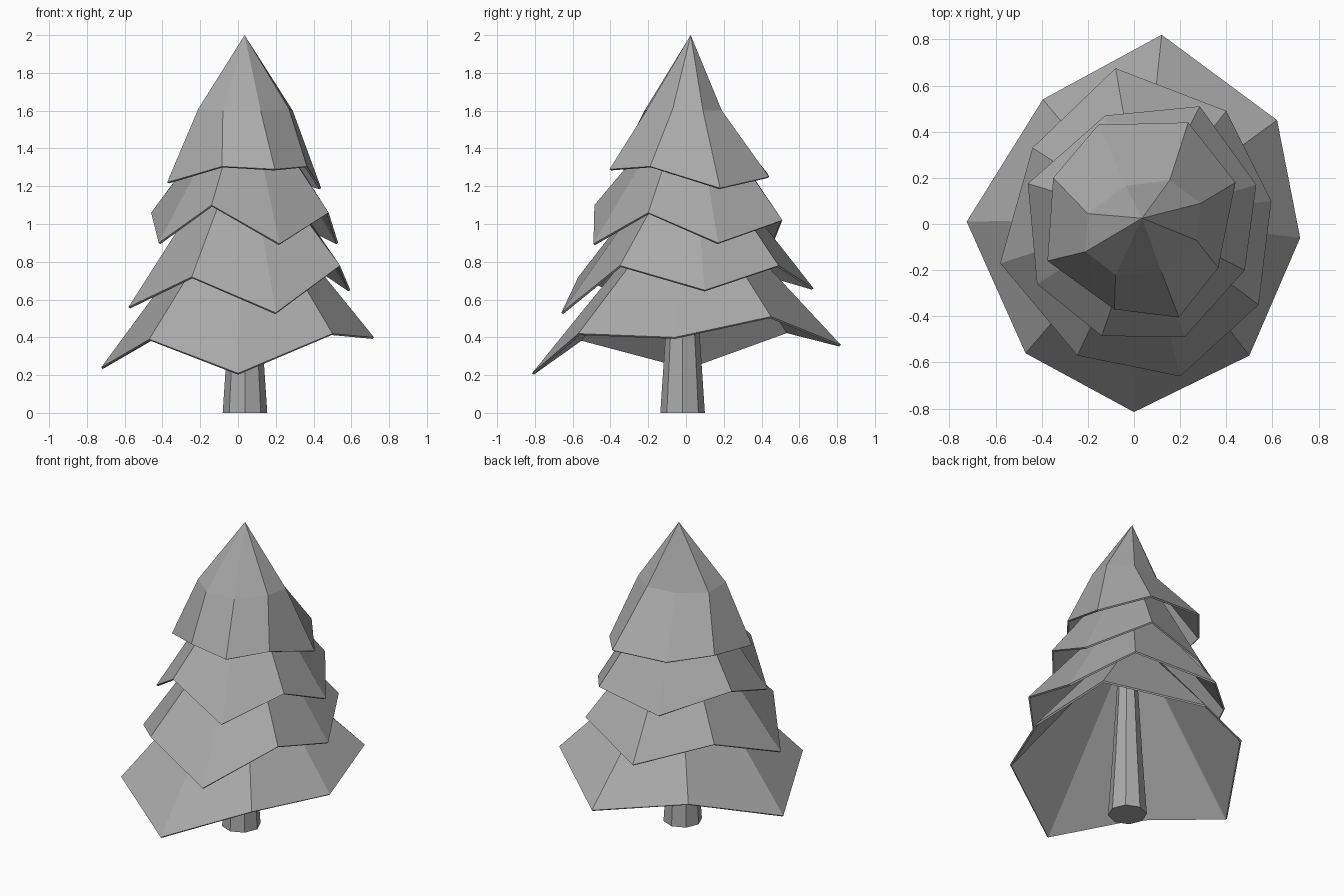
import bpy, bmesh
from math import atan2, cos, sin, tau

cube = bpy.data.objects.get("Cube")
if cube:
    bpy.data.objects.remove(cube)

grey = bpy.data.materials.new("plain grey")
grey.use_nodes = True
COLOUR = (0.4, 0.4, 0.4, 1)
grey.diffuse_color = COLOUR
grey.node_tree.nodes["Principled BSDF"].inputs["Base Color"].default_value = COLOUR

AXIS = (0.035, 0.025)


def loft(name, rings, tip=None, cap=False):
    """Skin a stack of matching rings, optionally closed by a tip or end caps."""
    bm = bmesh.new()
    rows = [[bm.verts.new(p) for p in ring] for ring in rings]
    n = len(rows[0])
    for low, high in zip(rows, rows[1:]):
        for i in range(n):
            j = (i + 1) % n
            bm.faces.new((low[i], low[j], high[j], high[i]))
    if tip:
        top = bm.verts.new(tip)
        for i in range(n):
            bm.faces.new((rows[-1][i], rows[-1][(i + 1) % n], top))
    if cap:
        bm.faces.new(rows[0][::-1])
        bm.faces.new(rows[-1])
    mesh = bpy.data.meshes.new(name)
    bm.to_mesh(mesh)
    bm.free()
    mesh.materials.append(grey)
    obj = bpy.data.objects.new(name, mesh)
    bpy.context.collection.objects.link(obj)
    return obj


def collar(rim, radius, z):
    """Narrow ring around the tree axis, each point facing its rim point."""
    angles = [atan2(y - AXIS[1], x - AXIS[0]) for x, y, _ in rim]
    return [(AXIS[0] + radius * cos(a), AXIS[1] + radius * sin(a), z) for a in angles]


def thin_shell(obj):
    mod = obj.modifiers.new("thickness", "SOLIDIFY")
    mod.thickness = 0.012
    mod.offset = -1


# Drooping rims, counter-clockwise from the left side
bottom_rim = [(.72, -.06, .40), (.62, .45, .51), (.12, .82, .36), (-.395, .54, .43),
              (-.725, .01, .24), (-.47, -.56, .39), (0, -.815, .21), (.50, -.57, .42)]
lower_rim = [(.595, .10, .65), (.40, .49, .78), (-.08, .675, .66), (-.44, .33, .76),
             (-.58, -.17, .56), (-.245, -.57, .72), (.20, -.66, .53), (.54, -.35, .78)]
upper_rim = [(.53, .17, .90), (.285, .51, 1.02), (-.125, .47, .92), (-.46, .175, 1.06),
             (-.42, -.26, .90), (-.14, -.485, 1.10), (.22, -.49, .895), (.48, -.20, 1.06)]
crown_rim = [(.44, .18, 1.19), (.235, .44, 1.25), (-.155, .43, 1.27), (-.35, .20, 1.28),
             (-.375, -.16, 1.22), (-.085, -.37, 1.305), (.195, -.405, 1.29), (.365, -.19, 1.305)]
crown_bend = [(.29, .09, 1.6), (.155, .19, 1.6), (-.035, .165, 1.6), (-.20, .045, 1.6),
              (-.21, -.12, 1.61), (-.08, -.22, 1.6), (.12, -.21, 1.6), (.27, -.07, 1.61)]

# Three branch skirts, each tucked under the one above
for name, rim, radius, z in (("bottom_branches", bottom_rim, .20, 1.0),
                             ("lower_branches", lower_rim, .15, 1.3),
                             ("upper_branches", upper_rim, .13, 1.56)):
    thin_shell(loft(name, [rim, collar(rim, radius, z)]))

# Pointed crown
thin_shell(loft("crown", [crown_rim, crown_bend], tip=(*AXIS, 2.0)))

# Tapered eight-sided trunk
trunk_rings = [[(.037 + r * cos(i * tau / 8), -.018 + r * sin(i * tau / 8), z) for i in range(8)]
               for r, z in ((.118, 0), (.09, .42), (.06, .95))]
loft("trunk", trunk_rings, cap=True)
